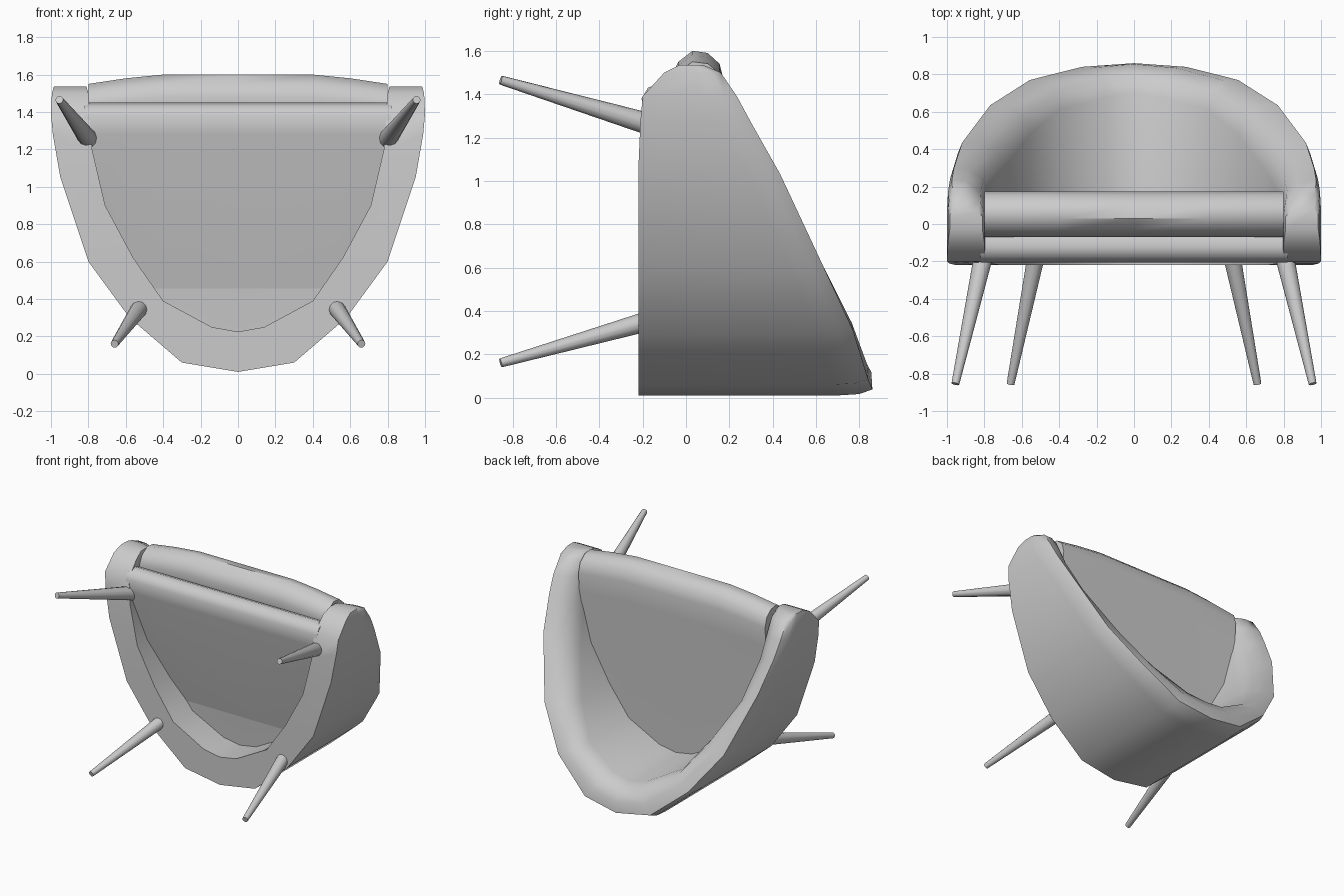
import bpy, bmesh, math
from mathutils import Vector

if "Cube" in bpy.data.objects:
    bpy.data.objects.remove(bpy.data.objects["Cube"])

# The armchair lies on its back: its height runs along y and its front faces +z.

def loft(name, rows, angle=45):
    """Skin closed cross-sections and cap both ends."""
    bm = bmesh.new()
    rings = [[bm.verts.new(p) for p in r] for r in rows]
    n = len(rows[0])
    for a, b in zip(rings, rings[1:]):
        for i in range(n):
            j = (i + 1) % n
            bm.faces.new((a[i], a[j], b[j], b[i]))
    bm.faces.new(rings[0])
    bm.faces.new(rings[-1])
    bmesh.ops.recalc_face_normals(bm, faces=bm.faces)
    me = bpy.data.meshes.new(name)
    bm.to_mesh(me)
    bm.free()
    ob = bpy.data.objects.new(name, me)
    bpy.context.collection.objects.link(ob)
    bpy.ops.object.select_all(action='DESELECT')
    ob.select_set(True)
    bpy.context.view_layer.objects.active = ob
    bpy.ops.object.shade_smooth_by_angle(angle=math.radians(angle))
    return ob

# Wraparound back and arms: outer x,z / inner x,z / bottom y, rim y
stations = [
    (0.00, 0.01, 0.00, 0.225, -0.22, 0.86),
    (0.30, 0.06, 0.14, 0.25, -0.22, 0.84),
    (0.58, 0.30, 0.40, 0.39, -0.22, 0.77),
    (0.80, 0.60, 0.56, 0.62, -0.22, 0.635),
    (0.95, 1.05, 0.71, 0.90, -0.22, 0.435),
    (0.99, 1.28, 0.78, 1.20, -0.21, 0.30),
    (1.00, 1.39, 0.795, 1.39, -0.20, 0.235),
    (0.995, 1.50, 0.80, 1.50, -0.10, 0.16),
    (0.985, 1.535, 0.81, 1.535, -0.03, 0.08),
]
rim = [(0, 0.16), (0.03, 0.06), (0.13, 0), (0.5, 0.005), (0.88, 0.06), (1, 0.16)]

def shell_row(s, sign):
    ox, oz, ix, iz, b, h = s
    k = min(1, (h - b) / 0.42)
    prof = [(0, b)] + [(f, h - d * k) for f, d in rim] + [(1, b)]
    return [(sign * (ox + (ix - ox) * f), y, oz + (iz - oz) * f) for f, y in prof]

rows = [shell_row(s, -1) for s in reversed(stations[1:])]
rows += [shell_row(s, 1) for s in stations]
loft("back_and_arms_shell", rows)

# Seat parts: side profile (y, t) with t = 0 at the hidden back, 1 at the front
def seat_part(name, prof, front, half):
    cols = []
    for fx, zb, drop in [(-1, 0.85, 1), (-0.75, 0.48, 0.4), (-0.5, 0.28, 0), (0, 0.13, 0),
                         (0.5, 0.28, 0), (0.75, 0.48, 0.4), (1, 0.85, 1)]:
        row = []
        for y, z in prof:
            nose = (z - 1.0) / (front - 1.0)
            if nose > 0:
                zz = z - 0.05 * drop * nose if name == "seat_cushion" else z
            else:
                zz = max(z, zb)
            if zz != z and nose <= 0:
                # keep the slope of the surface where the wall cuts it short
                (y1, z1), (y0, z0) = ((prof[1], prof[0]) if y == prof[0][0]
                                      else (prof[-2], prof[-1]))
                y = y0 + (y1 - y0) * (zz - z0) / (z1 - z0)
            row.append((fx * half, y, zz))
        cols.append(row)
    return loft(name, cols)

seat_part("seat_cushion",
          [(0.03, 0.12), (-0.05, 1.40), (-0.07, 1.48), (-0.035, 1.55), (0.03, 1.60),
           (0.10, 1.59), (0.155, 1.54), (0.175, 1.46), (0.165, 1.30), (0.12, 0.12)],
          1.6, 0.80)
seat_part("seat_base",
          [(0.09, 0.12), (-0.19, 1.28), (-0.205, 1.38), (-0.175, 1.43), (-0.12, 1.45),
           (-0.07, 1.43), (-0.05, 1.33), (0.10, 0.12)],
          1.45, 0.82)

# Tapered splayed legs
def leg(name, top, tip, r_top=0.055, r_tip=0.021, sides=12):
    top, tip = Vector(top), Vector(tip)
    q = (tip - top).to_track_quat('Z', 'Y')
    ring = lambda c, r: [c + q @ Vector((r * math.cos(a), r * math.sin(a), 0))
                         for a in (2 * math.pi * i / sides for i in range(sides))]
    loft(name, [ring(top, r_top), ring(tip, r_tip)])

for side, s in (("left", -1), ("right", 1)):
    leg("front_leg_" + side, (s * 0.785, -0.08, 1.235), (s * 0.955, -0.855, 1.465))
    leg("back_leg_" + side, (s * 0.505, -0.08, 0.38), (s * 0.66, -0.855, 0.16), 0.05)
